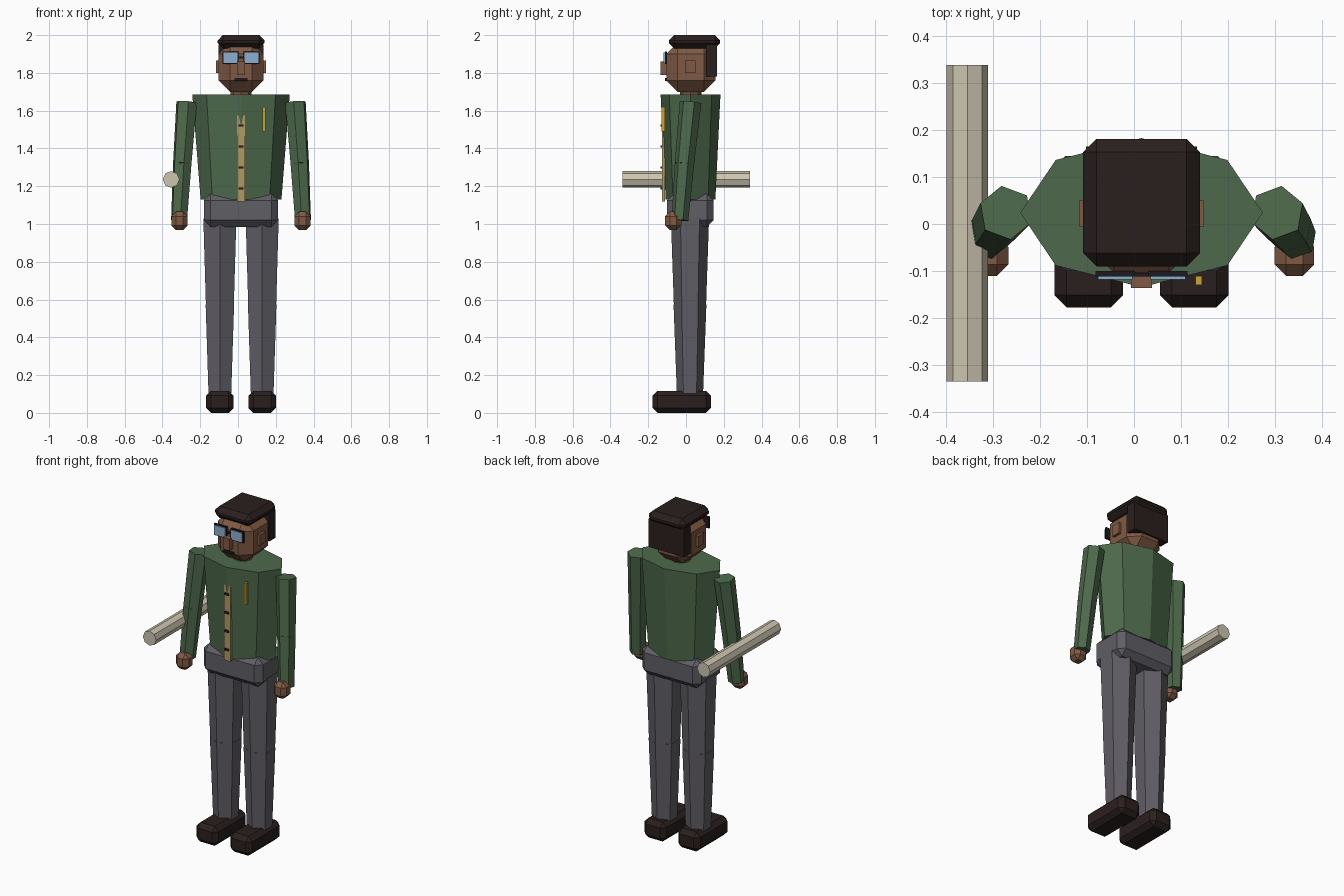
import bpy, bmesh, math
from mathutils import Vector, Matrix

if "Cube" in bpy.data.objects:
    bpy.data.objects.remove(bpy.data.objects["Cube"])

CX = 0.016  # the figure stands slightly off centre


def material(name, rgb):
    lin = [((c / 255 + 0.055) / 1.055) ** 2.4 for c in rgb] + [1]
    m = bpy.data.materials.new(name)
    m.use_nodes = True
    m.diffuse_color = lin
    m.node_tree.nodes["Principled BSDF"].inputs["Base Color"].default_value = lin
    return m


GREEN = material("jacket green", (77, 105, 75))
GREY = material("trouser grey", (96, 94, 101))
DARK = material("dark brown", (42, 31, 30))
SKIN = material("skin brown", (128, 90, 67))
BLACK = material("frame black", (28, 26, 30))
LENS = material("lens blue", (140, 176, 208))
TAN = material("shirt tan", (178, 154, 98))
GOLD = material("pen gold", (204, 166, 48))
CREAM = material("roll cream", (204, 197, 176))


def finish(name, bm, mat):
    bmesh.ops.recalc_face_normals(bm, faces=bm.faces)
    mesh = bpy.data.meshes.new(name)
    bm.to_mesh(mesh)
    bm.free()
    mesh.materials.append(mat)
    ob = bpy.data.objects.new(name, mesh)
    bpy.context.collection.objects.link(ob)
    return ob


def box(name, mat, x, half, y0, y1, z0, z1, bevel=0):
    """Box centred on x (relative to the body), optionally chamfered."""
    bm = bmesh.new()
    bmesh.ops.create_cube(bm, size=1)
    size = Vector((half * 2, y1 - y0, z1 - z0))
    bmesh.ops.scale(bm, vec=size, verts=bm.verts)
    bmesh.ops.translate(bm, vec=(CX + x, (y0 + y1) / 2, (z0 + z1) / 2), verts=bm.verts)
    if bevel:
        bmesh.ops.bevel(bm, geom=bm.edges[:], offset=bevel, segments=1,
                        profile=0.5, affect='EDGES')
    return finish(name, bm, mat)


def tube(name, mat, a, b, ra, rb, sides=6, twist=0, flat=1):
    """Tapered prism from a to b; flat squashes it front to back."""
    a, b = Vector(a), Vector(b)
    axis = b - a
    turn = Vector((0, 0, 1 if axis.z >= 0 else -1)).rotation_difference(axis)
    bm = bmesh.new()
    rings = []
    for p, r in ((a, ra), (b, rb)):
        ring = []
        for i in range(sides):
            t = math.tau * i / sides + math.pi / 2 + twist
            off = turn @ Vector((r * math.cos(t), r * flat * math.sin(t), 0))
            ring.append(bm.verts.new(p + off + Vector((CX, 0, 0))))
        rings.append(ring)
        bm.faces.new(ring)
    for i in range(sides):
        j = (i + 1) % sides
        bm.faces.new((rings[0][i], rings[0][j], rings[1][j], rings[1][i]))
    return finish(name, bm, mat)


# Torso and hips
tube("jacket", GREEN, (0, 0.024, 1.13), (0, 0.024, 1.685), 0.214, 0.258, 8, flat=0.614)
box("hips", GREY, 0, 0.197, -0.1, 0.145, 0.985, 1.16, 0.035)

# Legs, shoes and arms, one set per side
for side, s in (("left", 1), ("right", -1)):
    x = s * 0.112
    tube(side + "_thigh", GREY, (x, 0.021, 1.03), (x, 0.021, 0.56), 0.101, 0.085)
    tube(side + "_shin", GREY, (x, 0.021, 0.575), (x, 0.021, 0.09), 0.087, 0.069)
    box(side + "_shoe", DARK, x, 0.073, -0.177, 0.132, 0, 0.117, 0.026)
    shoulder = (s * 0.288, 0.024, 1.645)
    elbow = (s * 0.311, -0.008, 1.32)
    wrist = (s * 0.328, -0.032, 1.02)
    twist = -s * math.radians(9.5)
    tube(side + "_upper_arm", GREEN, shoulder, elbow, 0.058, 0.052, twist=twist)
    tube(side + "_forearm", GREEN, elbow, wrist, 0.052, 0.045, twist=twist)
    box(side + "_hand", SKIN, s * 0.325, 0.042, -0.11, -0.025, 0.967, 1.065, 0.024)
    # Ear and spectacle eyepiece
    box(side + "_ear", SKIN, s * 0.122, 0.011, -0.005, 0.05, 1.8, 1.866)
    box(side + "_frame", BLACK, s * 0.056, 0.042, -0.112, -0.1, 1.846, 1.914)
    box(side + "_lens", LENS, s * 0.056, 0.037, -0.118, -0.111, 1.852, 1.908)

# Neck, head and face
tube("neck", SKIN, (0, 0.025, 1.65), (0, 0.025, 1.74), 0.056, 0.056, 8)
box("head", SKIN, 0, 0.118, -0.104, 0.155, 1.7, 1.96, 0.06)
box("nose", SKIN, 0, 0.022, -0.136, -0.095, 1.79, 1.86)
box("mouth", BLACK, 0, 0.034, -0.11, -0.1, 1.758, 1.772)
box("bridge", BLACK, 0, 0.025, -0.112, -0.1, 1.876, 1.888)

# Hair
box("hair_cap", DARK, 0, 0.124, -0.09, 0.181, 1.93, 2.0, 0.028)
box("hair_back", DARK, 0, 0.118, 0.105, 0.165, 1.78, 1.95)

# Shirt front with buttons, and the pen in the jacket
box("shirt_front", TAN, 0, 0.022, -0.126, -0.112, 1.12, 1.575)
for i in range(4):
    z = 1.188 + i * 0.111
    box("button_%d" % (i + 1), DARK, 0, 0.013, -0.134, -0.124, z - 0.006, z + 0.006)
box("pen", GOLD, 0.122, 0.007, -0.13, -0.11, 1.49, 1.62)

# Paper roll carried beside the arm
tube("paper_roll", CREAM, (-0.354 - CX, -0.335, 1.236), (-0.354 - CX, 0.338, 1.236),
     0.044, 0.044, 8)
